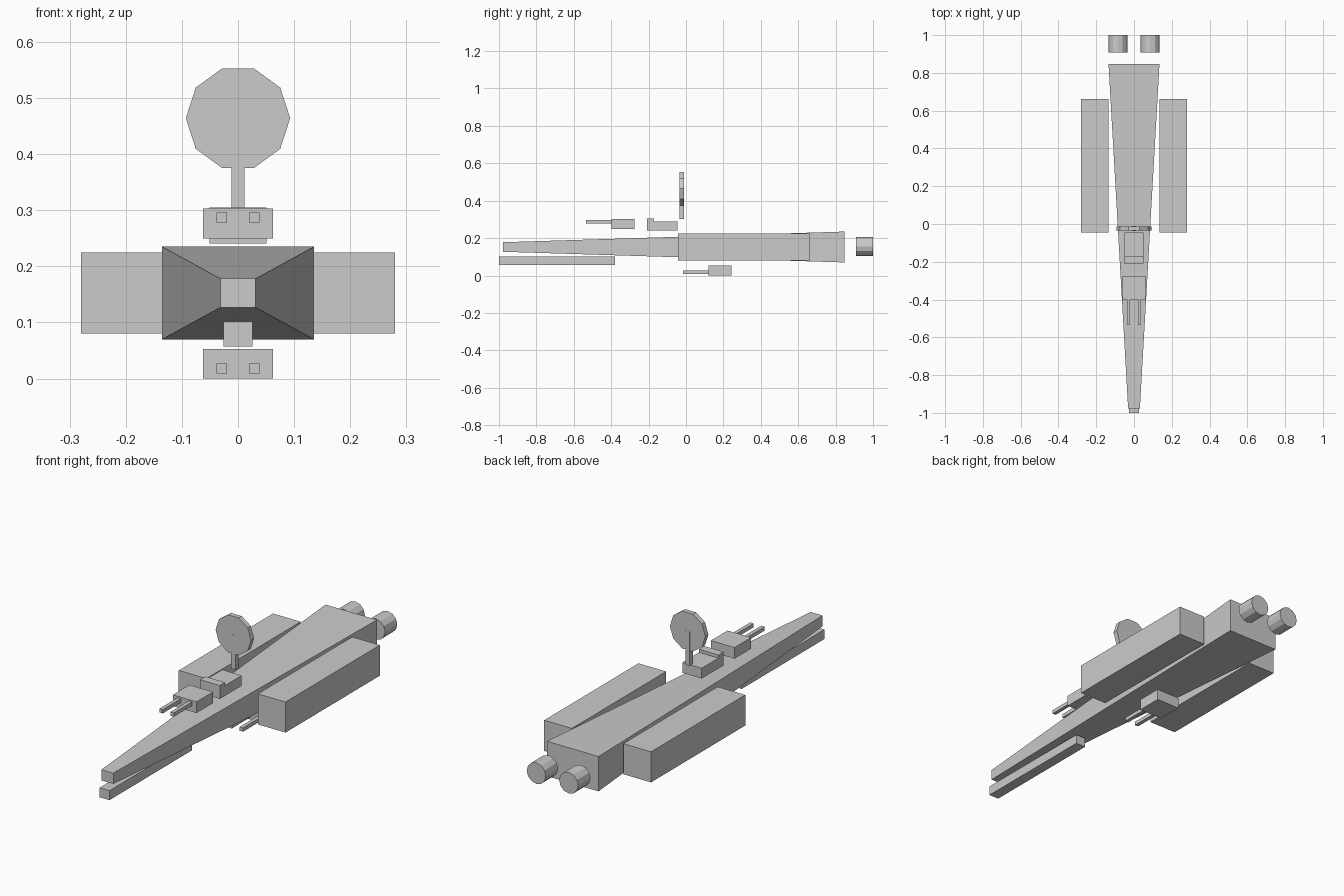
import bpy, bmesh, math
from mathutils import Matrix

if "Cube" in bpy.data.objects:
    bpy.data.objects.remove(bpy.data.objects["Cube"])

GREY = (0.6, 0.6, 0.6, 1)
grey = bpy.data.materials.new("hull_grey")
grey.use_nodes = True
grey.diffuse_color = GREY
grey.node_tree.nodes["Principled BSDF"].inputs["Base Color"].default_value = GREY


def finish(name, bm):
    bmesh.ops.recalc_face_normals(bm, faces=bm.faces)
    mesh = bpy.data.meshes.new(name)
    bm.to_mesh(mesh)
    bm.free()
    mesh.materials.append(grey)
    obj = bpy.data.objects.new(name, mesh)
    bpy.context.collection.objects.link(obj)
    return obj


def box(name, x, y, z):
    """Box between pairs of limits on each axis."""
    bm = bmesh.new()
    bmesh.ops.create_cube(bm, size=1)
    for v in bm.verts:
        v.co = [lim[0] if c < 0 else lim[1] for c, lim in zip(v.co, (x, y, z))]
    return finish(name, bm)


def disc(name, sides, radius, x, y, z):
    """Flat-sided cylinder lying along y, with a corner pointing along x."""
    bm = bmesh.new()
    rings = []
    for end in y:
        rings.append([bm.verts.new((x + radius * math.cos(math.tau * i / sides), end,
                                    z + radius * math.sin(math.tau * i / sides)))
                      for i in range(sides)])
    for ring in rings:
        bm.faces.new(ring)
    for i in range(sides):
        j = (i + 1) % sides
        bm.faces.new((rings[0][i], rings[0][j], rings[1][j], rings[1][i]))
    return finish(name, bm)


def turret(name, y_front, z_bottom, z_barrel):
    """Block with a pair of forward barrels."""
    box(name + "_body", (-0.062, 0.062), (y_front, y_front + 0.124), (z_bottom, z_bottom + 0.053))
    for side, label in ((1, "left"), (-1, "right")):
        x = side * 0.029
        box(f"{name}_{label}_barrel", (x - 0.009, x + 0.009),
            (y_front - 0.136, y_front + 0.005), (z_barrel - 0.009, z_barrel + 0.009))


# Long hull tapering to the nose
hull = box("hull", (-0.135, 0.135), (-0.978, 0.848), (0.07, 0.235))
for v in hull.data.vertices:
    if v.co.y < 0:
        v.co.x *= 0.031 / 0.135
        v.co.z = 0.178 if v.co.z > 0.15 else 0.127

# Side pods and engines
for side, label in ((1, "left"), (-1, "right")):
    box(label + "_pod", sorted((side * 0.135, side * 0.28)), (-0.044, 0.662), (0.08, 0.225))
    disc(label + "_engine", 12, 0.05, side * 0.085, (0.908, 1.0), 0.155)

# Gun under the nose
box("nose_gun", (-0.026, 0.026), (-1.0, -0.38), (0.057, 0.102))

# Bridge with a raised front lip, extruded across x
bm = bmesh.new()
profile = [(-0.209, 0.241), (-0.045, 0.241), (-0.045, 0.29),
           (-0.17, 0.29), (-0.17, 0.305), (-0.209, 0.305)]
face = bm.faces.new([bm.verts.new((-0.051, y, z)) for y, z in profile])
extruded = bmesh.ops.extrude_face_region(bm, geom=[face])["geom"]
bmesh.ops.translate(bm, vec=(0.102, 0, 0),
                    verts=[g for g in extruded if isinstance(g, bmesh.types.BMVert)])
finish("bridge", bm)

# Radar dish on its stalk
box("dish_stalk", (-0.0115, 0.0115), (-0.036, -0.0115), (0.303, 0.464))
disc("radar_dish", 10, 0.093, 0, (-0.035, -0.012), 0.464)

# Gun turrets above and below
turret("upper_turret", -0.399, 0.25, 0.287)
turret("lower_turret", 0.119, 0.0, 0.018)
